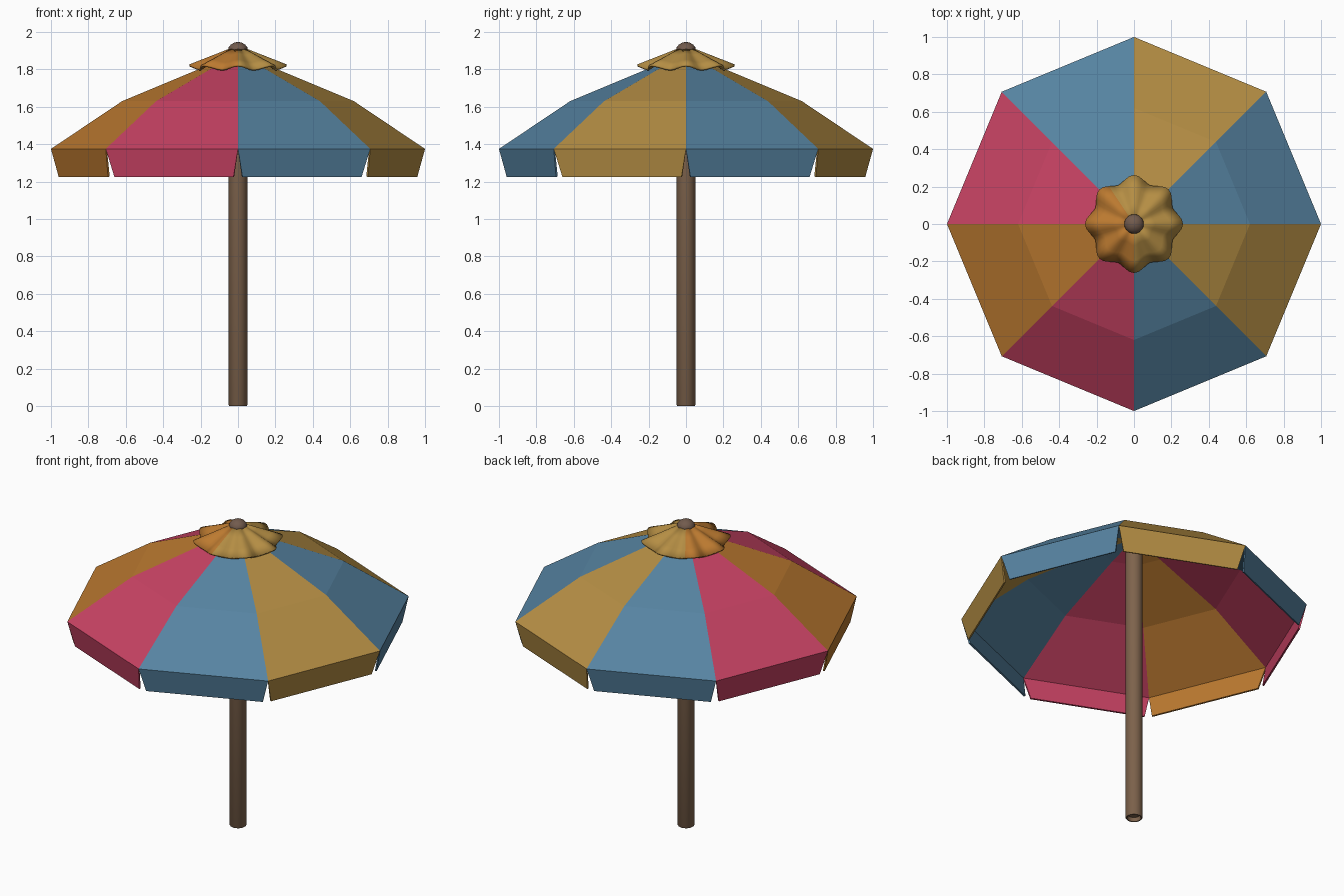
import bpy, bmesh, math
from mathutils import Vector

if "Cube" in bpy.data.objects:
    bpy.data.objects.remove(bpy.data.objects["Cube"])


def material(name, rgb):
    lin = [((c / 255 + 0.055) / 1.055) ** 2.4 for c in rgb] + [1]
    m = bpy.data.materials.new(name)
    m.use_nodes = True
    m.diffuse_color = lin
    bsdf = m.node_tree.nodes["Principled BSDF"]
    bsdf.inputs["Base Color"].default_value = lin
    bsdf.inputs["Roughness"].default_value = 0.8
    return m


blue = material("blue cloth", (86, 131, 161))
yellow = material("yellow cloth", (181, 142, 68))
pink = material("pink cloth", (199, 66, 99))
orange = material("orange cloth", (188, 122, 48))
wood = material("brown wood", (126, 99, 76))
knob_brown = material("knob brown", (114, 91, 77))


def finish(name, bm, mats, thickness=0, smooth=None):
    me = bpy.data.meshes.new(name)
    bm.to_mesh(me)
    bm.free()
    ob = bpy.data.objects.new(name, me)
    bpy.context.collection.objects.link(ob)
    for m in mats:
        me.materials.append(m)
    if thickness:
        mod = ob.modifiers.new("thickness", "SOLIDIFY")
        mod.thickness = thickness
        mod.offset = -1
    if smooth:
        bpy.ops.object.select_all(action="DESELECT")
        ob.select_set(True)
        bpy.context.view_layer.objects.active = ob
        bpy.ops.object.shade_smooth_by_angle(angle=math.radians(smooth))
    return ob


def polar(r, a, z):
    return Vector((r * math.cos(a), r * math.sin(a), z))


def lathe(name, profile, mat, sides):
    # Profile runs from bottom to top; both ends are closed with a flat face
    bm = bmesh.new()
    rings = [[bm.verts.new(polar(r, math.tau * i / sides, z)) for i in range(sides)]
             for r, z in profile]
    for lo, hi in zip(rings, rings[1:]):
        for i in range(sides):
            j = (i + 1) % sides
            bm.faces.new((lo[i], lo[j], hi[j], hi[i]))
    bm.faces.new(rings[0][::-1])
    bm.faces.new(rings[-1])
    return finish(name, bm, [mat], smooth=40)


# Canopy: eight panels, each with a hanging flap tapering at the ends
PANELS = 8
SLOPE = [(1, 1.375), (0.62, 1.63), (0.2, 1.805), (0.03, 1.86)]
panel_colour = [0, 1, 0, 2, 3, 2, 0, 1]     # blue, yellow, pink, orange slots
bm = bmesh.new()
rings = [[bm.verts.new(polar(r, math.tau * i / PANELS, z)) for i in range(PANELS)]
         for r, z in SLOPE]
for i in range(PANELS):
    j = (i + 1) % PANELS
    faces = [bm.faces.new((lo[i], lo[j], hi[j], hi[i]))
             for lo, hi in zip(rings, rings[1:])]
    a, b = rings[0][i], rings[0][j]
    inward = -(a.co + b.co)
    inward.z = 0
    drop = inward.normalized() * 0.029 + Vector((0, 0, -0.15))
    c = bm.verts.new(a.co.lerp(b.co, 0.05) + drop)
    d = bm.verts.new(b.co.lerp(a.co, 0.05) + drop)
    faces.append(bm.faces.new((c, d, b, a)))
    for f in faces:
        f.material_index = panel_colour[i]
finish("canopy", bm, [blue, yellow, pink, orange], thickness=0.01)

# Pleated top cap with a scalloped edge
SEGMENTS = 64
bm = bmesh.new()
rings = []
for t in (0, 0.35, 0.7, 1):
    ring = []
    for i in range(SEGMENTS):
        a = math.tau * i / SEGMENTS
        wave = math.cos(8 * a)
        r = 0.035 + t * (0.208 + 0.019 * wave)
        ring.append(bm.verts.new(polar(r, a, 1.915 - 0.1 * t + 0.011 * t * wave)))
    rings.append(ring)
for hi, lo in zip(rings, rings[1:]):
    for i in range(SEGMENTS):
        j = (i + 1) % SEGMENTS
        f = bm.faces.new((lo[i], lo[j], hi[j], hi[i]))
        angle = 360 * (i + 0.5) / SEGMENTS
        f.material_index = 1 if 123 < angle < 270 else 0
finish("top_cap", bm, [yellow, orange], thickness=0.012, smooth=40)

# Pole with a shallow hollow foot, and the rounded knob on top
lathe("pole", [(0.036, 0.025), (0.04, 0), (0.046, 0), (0.05, 0.006), (0.05, 1.86)],
      wood, 24)
lathe("top_knob", [(0.04, 1.86), (0.052, 1.905), (0.05, 1.918), (0.038, 1.933),
                   (0.02, 1.943), (0.006, 1.946)], knob_brown, 20)
